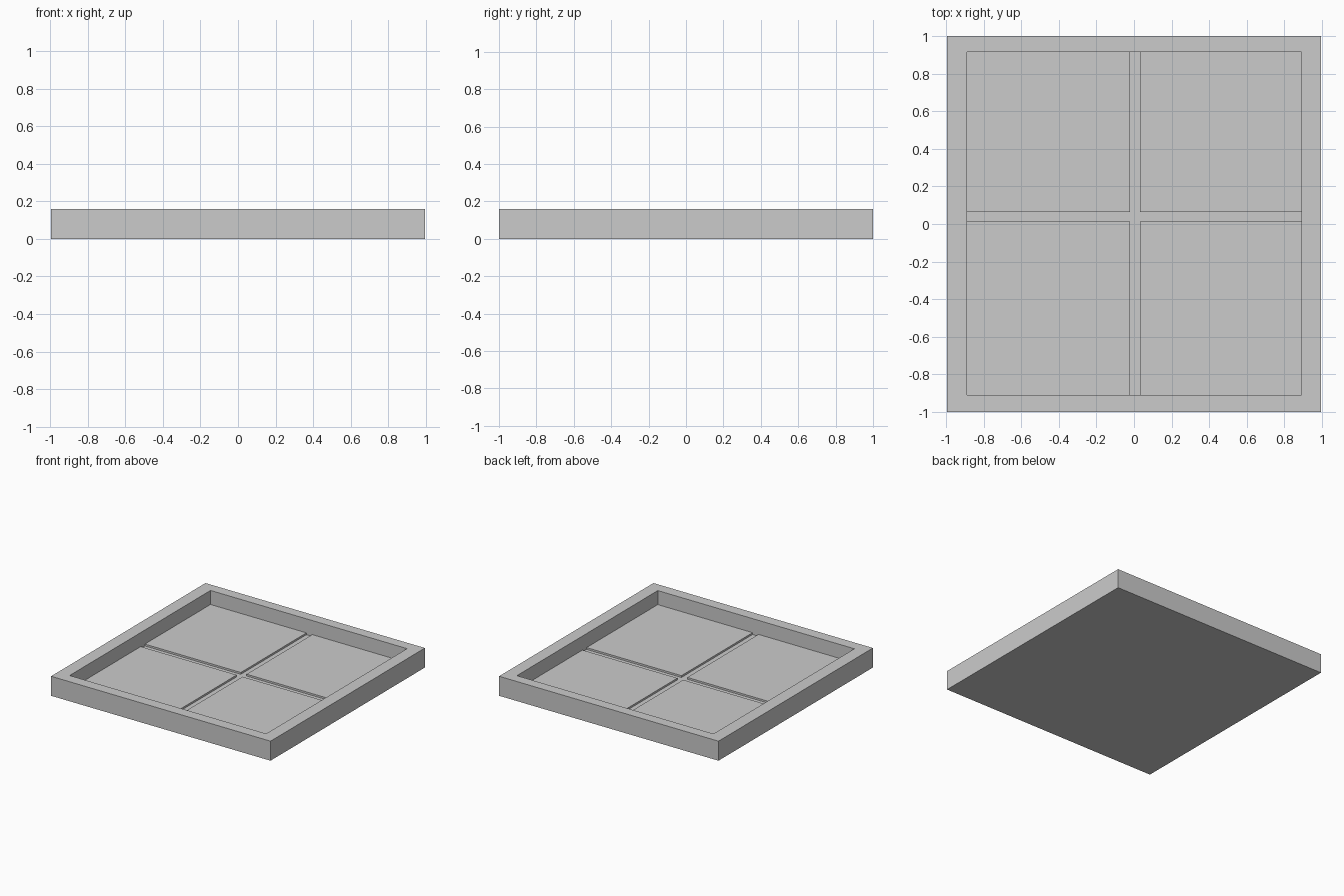
import bpy, bmesh
from mathutils import Vector

if "Cube" in bpy.data.objects:
    bpy.data.objects.remove(bpy.data.objects["Cube"])

HALF_X, HALF_Y, TOP = 0.995, 1.0, 0.16
IN_X = (-0.89, 0.893)       # cavity limits
IN_Y = (-0.91, 0.915)
GROOVE_X = (-0.02, 0.033)   # cross-shaped groove limits
GROOVE_Y = (0.012, 0.065)
CAVITY_DEPTH, GROOVE_DEPTH = 0.115, 0.015


def within(value, limits):
    return limits[0] < value < limits[1]


def sink(bm, faces, depth):
    """Push a region of faces down, leaving vertical walls around it."""
    result = bmesh.ops.extrude_face_region(bm, geom=faces)["geom"]
    verts = [g for g in result if isinstance(g, bmesh.types.BMVert)]
    bmesh.ops.delete(bm, geom=[f for f in faces if f.is_valid], context='FACES')
    bmesh.ops.translate(bm, verts=verts, vec=(0, 0, -depth))
    return [g for g in result if isinstance(g, bmesh.types.BMFace)]


# Solid square block
bm = bmesh.new()
bmesh.ops.create_cube(bm, size=1)
for v in bm.verts:
    v.co = Vector((v.co.x * 2 * HALF_X, v.co.y * 2 * HALF_Y, (v.co.z + 0.5) * TOP))

# Score the top along the cavity and groove borders
for axis, cuts in ((Vector((1, 0, 0)), IN_X + GROOVE_X),
                   (Vector((0, 1, 0)), IN_Y + GROOVE_Y)):
    for cut in cuts:
        bmesh.ops.bisect_plane(bm, geom=bm.verts[:] + bm.edges[:] + bm.faces[:],
                               plane_co=axis * cut, plane_no=axis)

# Sink the cavity inside the rim
cavity = []
for f in bm.faces:
    c = f.calc_center_median()
    if c.z > TOP - 1e-4 and within(c.x, IN_X) and within(c.y, IN_Y):
        cavity.append(f)
floor = sink(bm, cavity, CAVITY_DEPTH)

# Sink the cross groove, leaving four raised panels
groove = []
for f in floor:
    c = f.calc_center_median()
    if within(c.x, GROOVE_X) or within(c.y, GROOVE_Y):
        groove.append(f)
sink(bm, groove, GROOVE_DEPTH)

# Clean up the flat surfaces
bmesh.ops.dissolve_limit(bm, angle_limit=0.01, verts=bm.verts[:], edges=bm.edges[:])
bmesh.ops.recalc_face_normals(bm, faces=bm.faces[:])

mesh = bpy.data.meshes.new("panelled_tray")
bm.to_mesh(mesh)
bm.free()
bpy.context.collection.objects.link(bpy.data.objects.new("panelled_tray", mesh))
